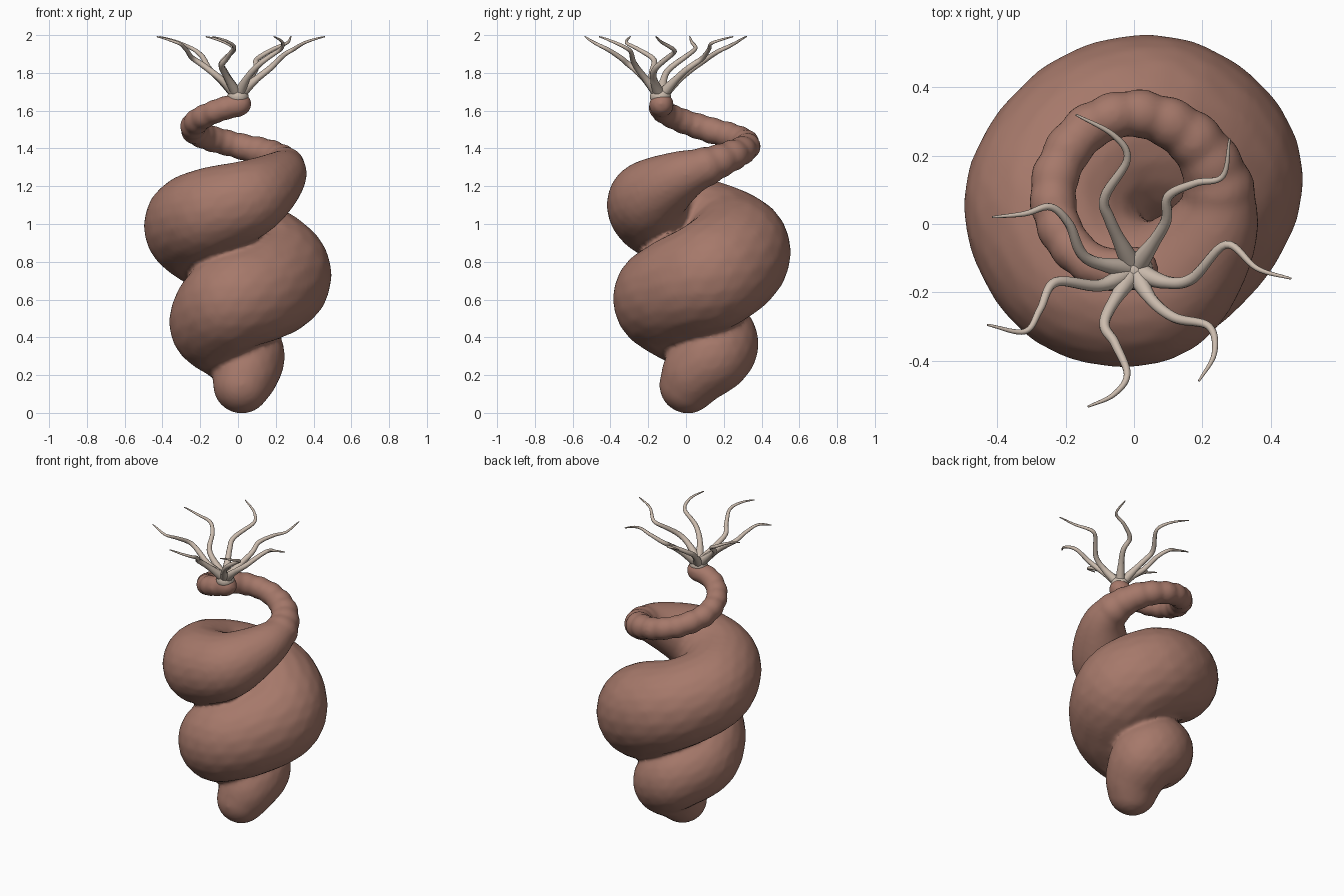
import bpy, bmesh, math
from mathutils import Matrix, Vector

cube = bpy.data.objects.get("Cube")
if cube:
    bpy.data.objects.remove(cube, do_unlink=True)


def make_material(name, rgb):
    mat = bpy.data.materials.new(name)
    mat.use_nodes = True
    color = (*rgb, 1)
    mat.diffuse_color = color
    bsdf = next(n for n in mat.node_tree.nodes if n.type == "BSDF_PRINCIPLED")
    bsdf.inputs["Base Color"].default_value = color
    return mat


def spline(points, steps):
    """Catmull-Rom samples through points of any dimension."""
    pts = [Vector(p) for p in points]
    pts = [pts[0] * 2 - pts[1]] + pts + [pts[-1] * 2 - pts[-2]]
    out = []
    for a, b, c, d in zip(pts, pts[1:], pts[2:], pts[3:]):
        for i in range(steps):
            t = i / steps
            out.append(b + (c - a) * (t / 2)
                       + (a * 2 - b * 5 + c * 4 - d) * (t * t / 2)
                       + (b * 3 - a - c * 3 + d) * (t ** 3 / 2))
    return out + [pts[-2]]


def to_mesh(obj, mat):
    """Apply modifiers or curve bevels, then colour and smooth the result."""
    bpy.ops.object.select_all(action="DESELECT")
    obj.select_set(True)
    bpy.context.view_layer.objects.active = obj
    bpy.ops.object.convert(target="MESH")
    obj = bpy.context.object
    obj.data.materials.clear()
    obj.data.materials.append(mat)
    bpy.ops.object.shade_smooth()
    return obj


def link(name, data):
    obj = bpy.data.objects.new(name, data)
    bpy.context.collection.objects.link(obj)
    return obj


skin = make_material("dusty brown", (0.38, 0.19, 0.145))
pale = make_material("pale beige", (0.60, 0.50, 0.42))

# Coiled body: centre line with a radius, from the mouth down to the foot
coil = [
    (.01, -.13, 1.635, .062), (-.11, -.125, 1.6, .06), (-.21, -.03, 1.55, .063),
    (-.235, .12, 1.5, .067), (-.15, .27, 1.455, .067), (0, .325, 1.415, .067),
    (.16, .26, 1.37, .077), (.245, .12, 1.31, .095), (.22, -.04, 1.245, .14),
    (.06, -.195, 1.135, .205), (-.15, -.15, 1.06, .24), (-.24, .055, .99, .26),
    (-.115, .23, .91, .275), (.07, .26, .835, .293), (.2, .135, .73, .297),
    (.11, -.05, .65, .28), (-.03, -.115, .59, .268), (-.125, .02, .475, .24),
    (-.04, .16, .385, .22), (.04, .145, .31, .208), (.04, .06, .225, .182),
    (.02, .01, .148, .152),
]
steps = 16
bm = bmesh.new()
for i, (x, y, z, r) in enumerate(spline(coil, steps)):
    if r < .1:
        # Shallow rings along the thin neck
        r *= 1 + .08 * math.sin(i / steps * math.tau * 2)
    elif i % 2:
        continue
    bmesh.ops.create_icosphere(bm, subdivisions=3, radius=r,
                               matrix=Matrix.Translation((x, y, z)))
mesh = bpy.data.meshes.new("coiled_body")
bm.to_mesh(mesh)
bm.free()
body = link("coiled_body", mesh)
remesh = body.modifiers.new("merge", "REMESH")
remesh.mode = "VOXEL"
remesh.voxel_size = .014
smooth = body.modifiers.new("soften", "SMOOTH")
smooth.factor = .5
smooth.iterations = 5
to_mesh(body, skin)

# Pale crown at the end of the neck
hub = Vector((0, -.135, 1.674))
bpy.ops.mesh.primitive_uv_sphere_add(segments=24, ring_count=14, radius=.056,
                                     location=hub)
crown = bpy.context.object
crown.name = "crown"
crown.scale.z = .9
to_mesh(crown, pale)

# Seven wavy tentacles, plan path of each one
tentacles = [
    [(-.07, .01), (-.085, .08), (-.02, .19), (-.06, .26), (-.17, .32)],
    [(.09, 0), (.1, .08), (.18, .12), (.26, .14), (.28, .25)],
    [(.09, -.17), (.17, -.16), (.27, -.06), (.36, -.13), (.46, -.16)],
    [(.05, -.22), (.12, -.275), (.22, -.3), (.235, -.38), (.19, -.46)],
    [(-.085, -.28), (-.055, -.35), (-.02, -.44), (-.06, -.5), (-.135, -.535)],
    [(-.1, -.18), (-.23, -.17), (-.275, -.25), (-.32, -.315), (-.43, -.295)],
    [(-.14, -.1), (-.19, 0), (-.245, .05), (-.32, .03), (-.415, .02)],
]
for n, path in enumerate(tentacles, 1):
    plan = spline([hub.xy] + path, 8)
    # Height and thickness follow the distance along the path
    dist = [0]
    for a, b in zip(plan, plan[1:]):
        dist.append(dist[-1] + (b - a).length)
    curve = bpy.data.curves.new(f"tentacle_{n}", "CURVE")
    curve.dimensions = "3D"
    curve.bevel_depth = 1
    curve.bevel_resolution = 3
    curve.use_fill_caps = True
    line = curve.splines.new("POLY")
    line.points.add(len(plan) - 1)
    for point, p, d in zip(line.points, plan, dist):
        t = d / dist[-1]
        z = hub.z + .318 * t * (1.65 - .65 * t)
        point.co = (p.x, p.y, z, 1)
        point.radius = .003 + .018 * (1 - t) ** .8 + .012 * max(0, 1 - t * 5)
    to_mesh(link(f"tentacle_{n}", curve), pale)
